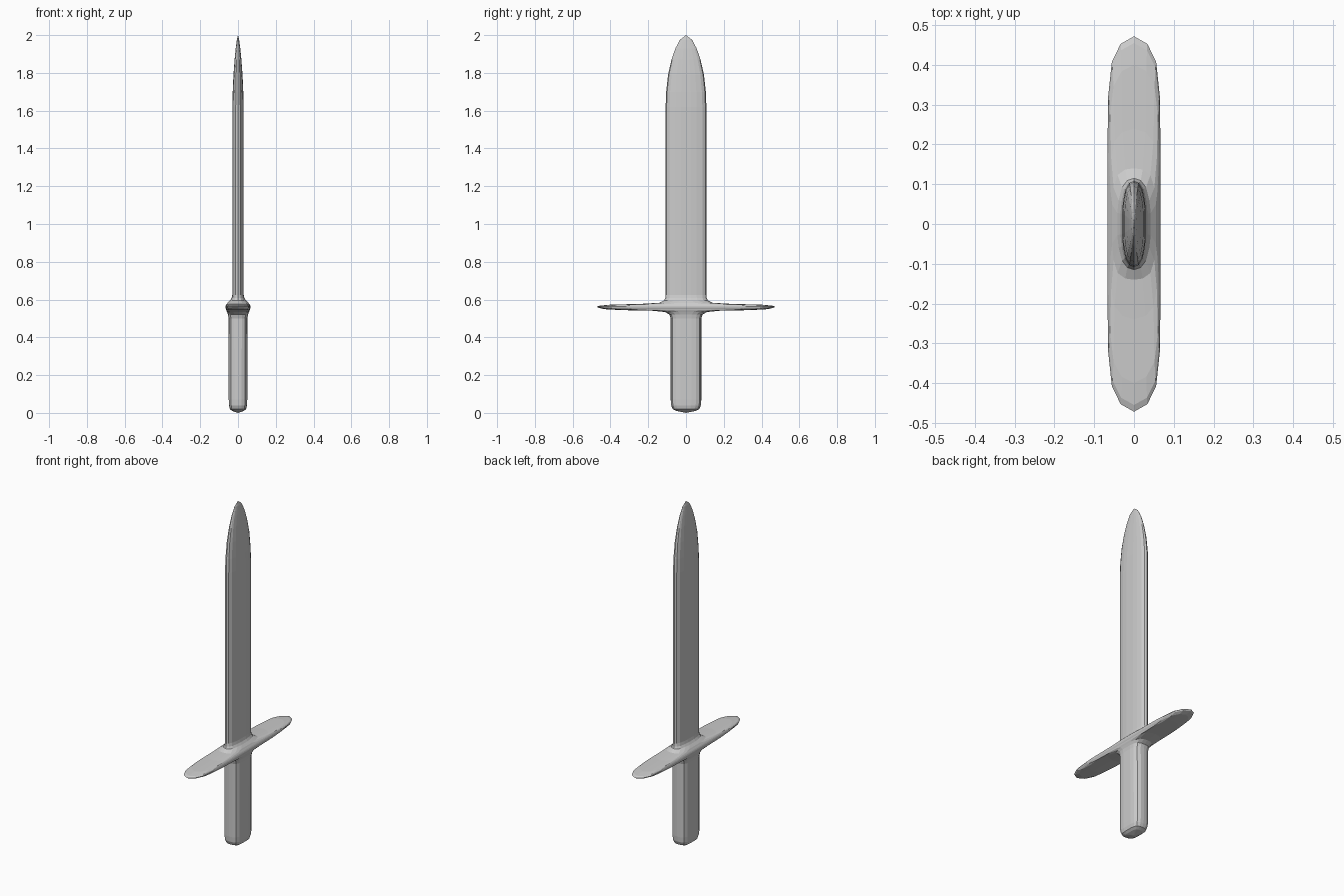
import bpy, bmesh

if "Cube" in bpy.data.objects:
    bpy.data.objects.remove(bpy.data.objects["Cube"])

# Quarter cross-sections (x, y as fractions of the half sizes)
LONG = [(0, 1), (.5, .96), (.83, .865), (.97, .68), (1, .35)]    # guard plate
BLADE = [(0, 1), (.4, .95), (.72, .8), (.92, .52), (1, .24)]     # lens shape
GRIP = [(0, 1), (.4, .98), (.75, .88), (.93, .65), (1, .35)]     # rounded bar


def ring_points(quarter):
    """Mirror a quarter section into a full closed outline."""
    half = quarter + [(x, -y) for x, y in reversed(quarter)]
    return half + [(-x, y) for x, y in reversed(half[1:-1])]


def loft(name, rings, bottom=None, top=None):
    """Skin rings of (z, half x, half y, section); optional end apex heights."""
    bm = bmesh.new()
    loops = [[bm.verts.new((x * hx, y * hy, z)) for x, y in ring_points(sec)]
             for z, hx, hy, sec in rings]
    n = len(loops[0])
    for a, b in zip(loops, loops[1:]):
        for i in range(n):
            j = (i + 1) % n
            bm.faces.new((a[i], a[j], b[j], b[i]))
    for apex, loop in ((bottom, loops[0]), (top, loops[-1])):
        if apex is not None:
            v = bm.verts.new((0, 0, apex))
            for i in range(n):
                bm.faces.new((loop[i], loop[(i + 1) % n], v))
    bmesh.ops.recalc_face_normals(bm, faces=bm.faces)
    # Make sure the open shells face outwards
    f = max(bm.faces, key=lambda f: f.calc_center_median().x)
    if f.normal.x < 0:
        bmesh.ops.reverse_faces(bm, faces=bm.faces)
    mesh = bpy.data.meshes.new(name)
    bm.to_mesh(mesh)
    bm.free()
    obj = bpy.data.objects.new(name, mesh)
    bpy.context.collection.objects.link(obj)
    return obj


grip_end = (.5, .05, .081, GRIP)
blade_start = (.625, .03, .108, BLADE)

# Grip with a rounded butt
loft("grip", [(.01, .03, .05, GRIP), (.02, .043, .07, GRIP),
              (.04, .048, .079, GRIP), (.07, .049, .081, GRIP), grip_end],
     bottom=0.0)

# Cross guard, blending into grip below and blade above
loft("guard", [grip_end, (.52, .053, .087, GRIP), (.534, .058, .11, GRIP),
               (.541, .061, .18, LONG), (.544, .062, .34, LONG),
               (.549, .063, .43, LONG), (.556, .066, .463, LONG),
               (.562, .067, .472, LONG), (.568, .065, .455, LONG),
               (.573, .062, .40, LONG), (.577, .059, .24, LONG),
               (.583, .055, .14, GRIP), (.596, .042, .115, BLADE),
               (.608, .034, .11, BLADE), blade_start])

# Blade tapering to a rounded point
loft("blade", [blade_start, (1.62, .03, .108, BLADE), (1.70, .028, .105, BLADE),
               (1.79, .024, .095, BLADE), (1.87, .018, .077, BLADE),
               (1.93, .012, .056, BLADE), (1.975, .006, .032, BLADE)],
     top=2.0)
